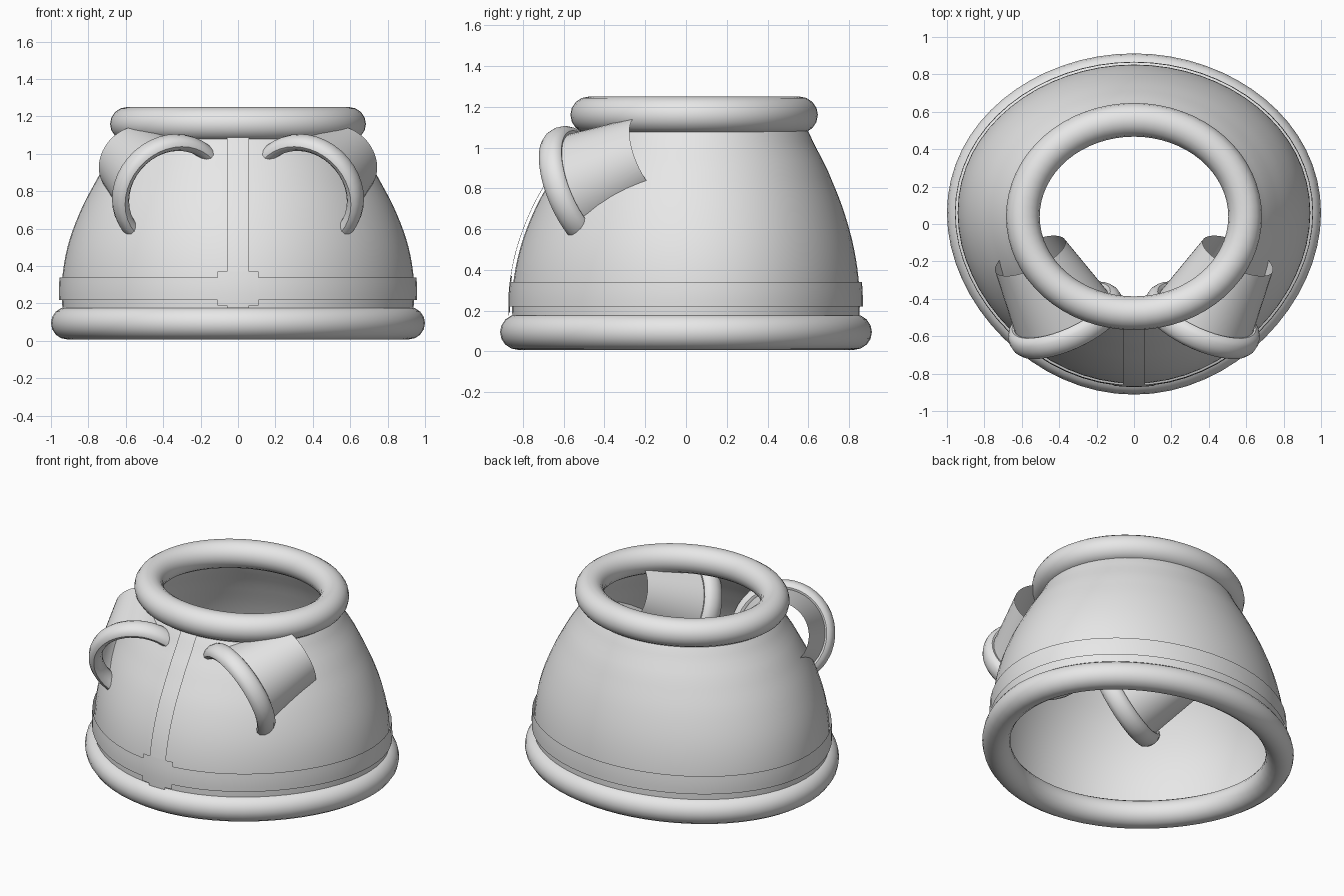
import bpy, bmesh, math
from mathutils import Vector

cube = bpy.data.objects.get("Cube")
if cube:
    bpy.data.objects.remove(cube)

grey = bpy.data.materials.new("light_grey_cloth")
grey.use_nodes = True
grey.diffuse_color = (0.8, 0.8, 0.8, 1)
grey.node_tree.nodes["Principled BSDF"].inputs["Base Color"].default_value = (0.8, 0.8, 0.8, 1)

# Body outline: height, half width, half depth, depth centre, backward shift of the flanks
PROFILE = [(0.1, 0.935, 0.85, 0, 0.06), (0.3, 0.942, 0.851, 0, 0.06),
           (0.5, 0.912, 0.82, 0.005, 0.05), (0.7, 0.84, 0.755, 0.015, 0.035),
           (0.9, 0.735, 0.66, 0.03, 0.015), (1.07, 0.63, 0.565, 0.04, 0),
           (1.16, 0.58, 0.51, 0.045, 0)]


def section(z):
    """Smoothly interpolated outline values at a height."""
    i = max(k for k in range(len(PROFILE) - 1) if PROFILE[k][0] <= z + 1e-6)
    p = [PROFILE[min(max(i + k, 0), len(PROFILE) - 1)] for k in (-1, 0, 1, 2)]
    t = (z - p[1][0]) / (p[2][0] - p[1][0])
    return [b + t / 2 * (c - a + t * (2*a - 5*b + 4*c - d + t * (3*(b - c) + d - a)))
            for a, b, c, d in list(zip(*p))[1:]]


def outline(a, rx, ry, cy, shift):
    """Point on an egg-like loop that is widest behind its centre."""
    pinch = 1 - shift / 6 * math.sin(2 * a) ** 2
    return rx * pinch * math.cos(a), cy + ry * pinch * math.sin(a) + shift * math.cos(a) ** 2


def finish(name, rows, wrap_u=False, wrap_v=False):
    """Skin a grid of points into a smooth object."""
    bm = bmesh.new()
    grid = [[bm.verts.new(p) for p in row] for row in rows]
    n, m = len(grid), len(grid[0])
    for i in range(n if wrap_u else n - 1):
        for j in range(m if wrap_v else m - 1):
            k, l = (i + 1) % n, (j + 1) % m
            bm.faces.new((grid[i][j], grid[i][l], grid[k][l], grid[k][j]))
    bmesh.ops.recalc_face_normals(bm, faces=bm.faces)
    mesh = bpy.data.meshes.new(name)
    bm.to_mesh(mesh)
    bm.free()
    mesh.materials.append(grey)
    obj = bpy.data.objects.new(name, mesh)
    bpy.context.collection.objects.link(obj)
    bpy.ops.object.select_all(action="DESELECT")
    obj.select_set(True)
    bpy.context.view_layer.objects.active = obj
    bpy.ops.object.shade_smooth_by_angle(angle=math.radians(40))


def steps(start, end, n):
    return [start + (end - start) * i / n for i in range(n + 1)]


def turn(n):
    return [math.tau * i / n for i in range(n)]


def shell(name, z0, z1, n, gap):
    """Closed loop of cloth following the body outline."""
    rows = []
    for z in steps(z0, z1, n):
        rx, ry, cy, shift = section(z)
        rows.append([(*outline(a, rx + gap, ry + gap, cy, shift), z) for a in turn(64)])
    finish(name, rows, wrap_v=True)


def front_plate(name, half, z0, z1, n, gap):
    """Thin patch lying on the front of the body."""
    rows = []
    for z in steps(z0, z1, n):
        rx, ry, cy, shift = section(z)
        rows.append([(*outline(math.asin(x / rx) - math.pi / 2, rx, ry + gap, cy, shift), z)
                     for x in steps(-half, half, 6)])
    finish(name, rows)


def rolled_hem(name, rx, ry, cy, shift, z, r):
    """Padded ring."""
    finish(name, [[(*outline(a, rx + r * math.cos(b), ry + r * math.cos(b), cy, shift),
                    z + r * math.sin(b)) for b in turn(16)] for a in turn(64)],
           wrap_u=True, wrap_v=True)


# Body, hems and belt
shell("body", 0.1, 1.16, 24, 0)
rolled_hem("bottom_hem", 0.913, 0.825, 0, 0.06, 0.095, 0.087)
rolled_hem("collar", 0.594, 0.517, 0.04, 0, 1.16, 0.09)
shell("belt", 0.22, 0.34, 4, 0.015)

# Front strip, buckle and the tab below it
front_plate("front_strip", 0.06, 0.37, 1.12, 20, 0.018)
front_plate("buckle", 0.11, 0.19, 0.37, 6, 0.018)
front_plate("strip_tab", 0.06, 0.175, 0.19, 1, 0.018)

# Sleeves piercing the front of the body, with padded cuffs
for side, label in ((1, "left"), (-1, "right")):
    u = Vector((0.741, -0.054, -0.669)).normalized()
    v = Vector((0.64, -0.53, 0.57))
    v = (v - u * v.dot(u)).normalized()
    axis = -u.cross(v)
    centre = Vector((0.365, -0.515, 0.795))
    reach = Vector((0.19, 0.345, 0.163))

    def place(angle, radius, offset):
        p = centre + (u * -math.cos(angle) + v * math.sin(angle)) * radius + offset
        return (p.x * side, p.y, p.z)

    finish(label + "_sleeve",
           [[place(a, 0.28 - 0.075 * t, reach * t) for a in turn(40)] for t in steps(0, 1, 6)],
           wrap_v=True)
    finish(label + "_cuff",
           [[place(a, 0.285 + 0.042 * math.cos(b), axis * 0.063 * math.sin(b))
             for b in turn(12)] for a in turn(40)], wrap_u=True, wrap_v=True)
